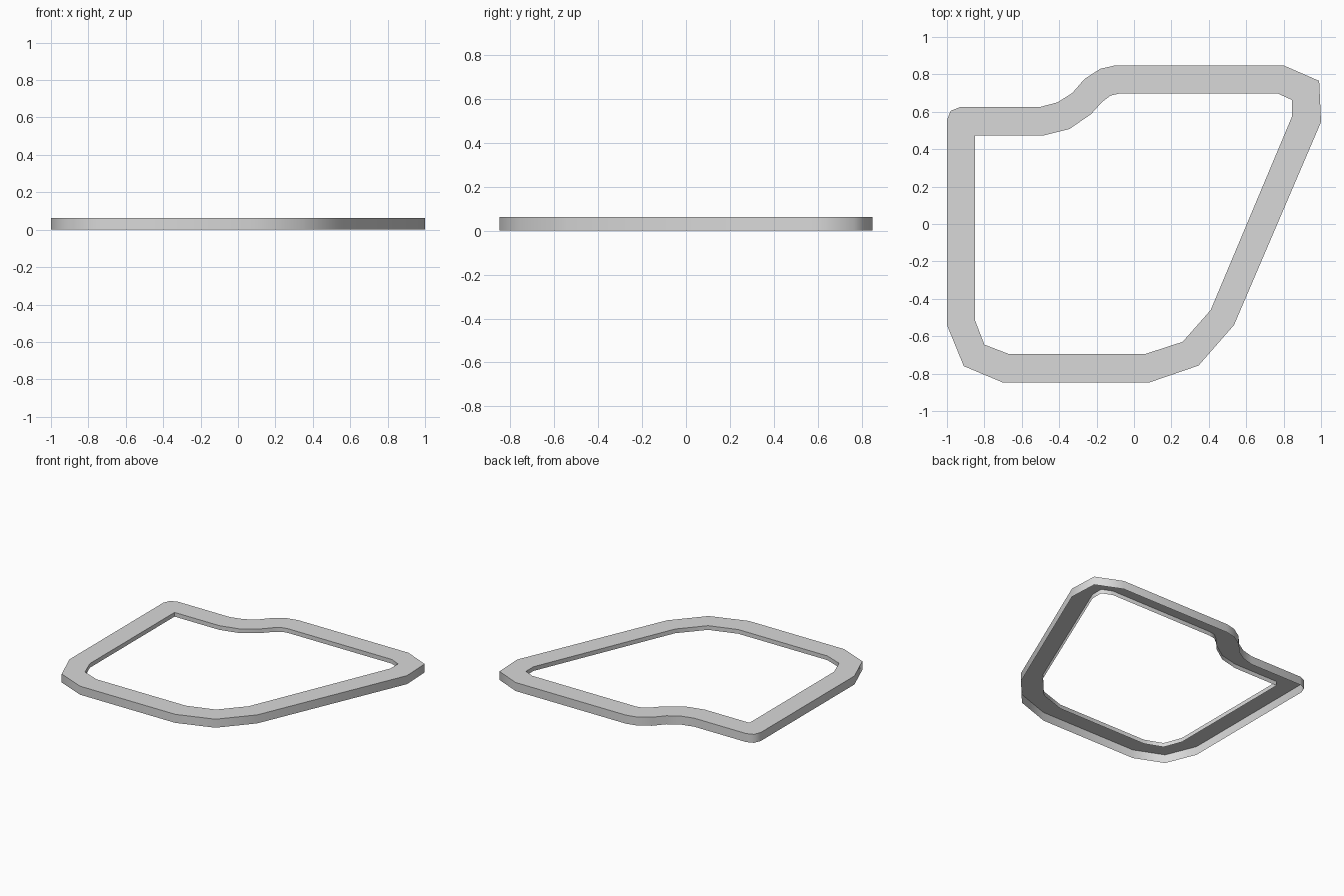
import bpy
import bmesh
import math

HEIGHT = 0.063
INNER_LIP_BOTTOM = 0.032

# Remove the default cube
default_cube = bpy.data.objects.get("Cube")
if default_cube:
    bpy.data.objects.remove(default_cube, do_unlink=True)


def make_material(name, colour):
    material = bpy.data.materials.new(name)
    material.use_nodes = True
    material.diffuse_color = colour
    material.node_tree.nodes["Principled BSDF"].inputs["Base Color"].default_value = colour
    return material


# Outline of the frame, anticlockwise from the front right corner
outer_profile = [
    (-1, -.54), (-.91, -.76), (-.7, -.848), (.08, -.848), (.345, -.757), (.535, -.54),
    (1, .545), (.99, .765), (.8, .848),
    (-.1, .848), (-.18, .83), (-.265, .775), (-.33, .7), (-.41, .65), (-.505, .625),
    (-.93, .625), (-.98, .605), (-1, .555),
]

# Outline of the opening, matching the outer profile point by point
inner_profile = [
    (-.85, -.515), (-.8, -.645), (-.67, -.695), (.06, -.695), (.26, -.63), (.41, -.46),
    (.845, .575), (.845, .663), (.77, .697),
    (-.08, .697), (-.125, .687), (-.17, .653), (-.23, .587), (-.345, .508), (-.485, .473),
]
# The back right corner of the opening is a single sharp point
sharp_corner = (-.85, .473)
inner_profile += [sharp_corner] * (len(outer_profile) - len(inner_profile))


def add_ring(bm, profile, z):
    """Place a profile at a height, sharing one vertex between equal points."""
    verts = {point: bm.verts.new((*point, z)) for point in dict.fromkeys(profile)}
    return [verts[point] for point in profile]


def bridge(bm, first, second):
    """Join two rings with faces, dropping collapsed sides."""
    for i in range(len(first)):
        j = (i + 1) % len(first)
        loop = list(dict.fromkeys([first[i], first[j], second[j], second[i]]))
        if len(loop) > 2:
            bm.faces.new(loop)


def build_frame(name, outer, inner, material):
    """Build a hollow, open-bottomed band with a shallow inner lip."""
    bm = bmesh.new()
    outer_bottom = add_ring(bm, outer, 0)
    outer_top = add_ring(bm, outer, HEIGHT)
    inner_top = add_ring(bm, inner, HEIGHT)
    inner_bottom = add_ring(bm, inner, INNER_LIP_BOTTOM)

    # Outer wall, flat top and inner lip
    rings = [outer_bottom, outer_top, inner_top, inner_bottom]
    for first, second in zip(rings, rings[1:]):
        bridge(bm, first, second)

    mesh = bpy.data.meshes.new(name)
    bm.to_mesh(mesh)
    bm.free()
    mesh.materials.append(material)
    frame = bpy.data.objects.new(name, mesh)
    bpy.context.collection.objects.link(frame)

    # Smooth the curved walls but keep the rims crisp
    bpy.ops.object.select_all(action="DESELECT")
    frame.select_set(True)
    bpy.context.view_layer.objects.active = frame
    bpy.ops.object.shade_smooth_by_angle(angle=math.radians(75))


grey = make_material("light grey", (.69, .69, .69, 1))
build_frame("window_frame", outer_profile, inner_profile, grey)
